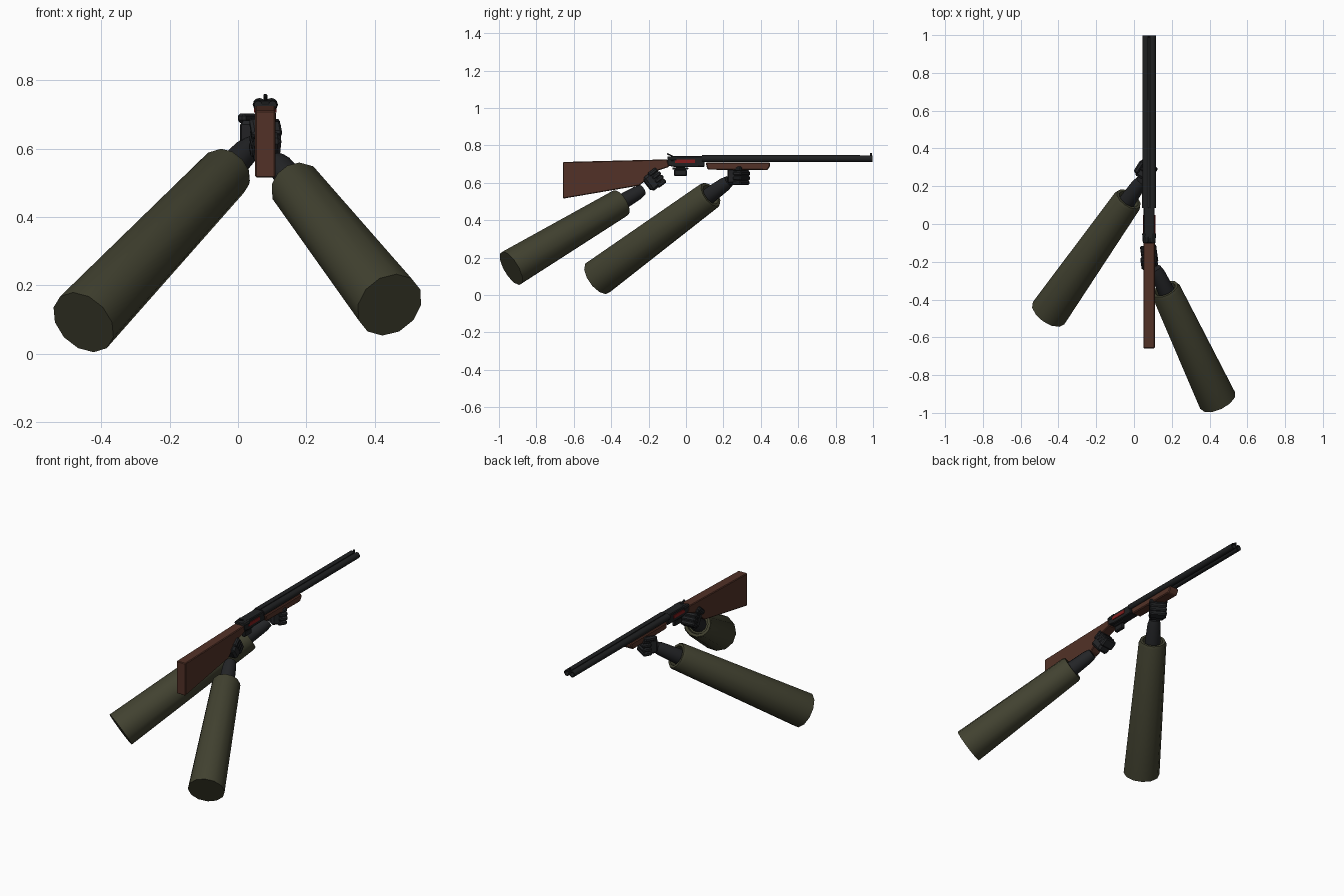
import bpy, bmesh, math
from mathutils import Vector, Matrix, Euler

if "Cube" in bpy.data.objects:
    bpy.data.objects.remove(bpy.data.objects["Cube"])


def material(name, rgb):
    m = bpy.data.materials.new(name)
    m.diffuse_color = (*rgb, 1)
    m.use_nodes = True
    m.node_tree.nodes["Principled BSDF"].inputs["Base Color"].default_value = m.diffuse_color
    return m


SLEEVE = material("olive_cloth", (0.054, 0.054, 0.030))
GLOVE = material("black_glove", (0.017, 0.018, 0.020))
WOOD = material("brown_wood", (0.085, 0.031, 0.020))
METAL = material("gun_metal", (0.014, 0.015, 0.016))
RED = material("red_inlay", (0.22, 0.012, 0.012))
GX = 0.08  # centre line of the gun


def finish(name, bm, mat, smooth=False, bevel=0.0):
    bmesh.ops.recalc_face_normals(bm, faces=bm.faces)
    if bevel:
        bmesh.ops.bevel(bm, geom=bm.edges[:], offset=bevel, segments=1, affect='EDGES')
    me = bpy.data.meshes.new(name)
    bm.to_mesh(me)
    bm.free()
    me.materials.append(mat)
    ob = bpy.data.objects.new(name, me)
    bpy.context.collection.objects.link(ob)
    if smooth:
        bpy.ops.object.select_all(action='DESELECT')
        ob.select_set(True)
        bpy.context.view_layer.objects.active = ob
        bpy.ops.object.shade_smooth_by_angle(angle=math.radians(40))
    return ob


def box(name, mat, size, loc, bevel=0.0, frame=Matrix()):
    bm = bmesh.new()
    bmesh.ops.create_cube(bm, size=1, matrix=frame @ Matrix.Translation(loc) @ Matrix.Diagonal((*size, 1)))
    return finish(name, bm, mat, bevel=bevel)


def lathe(name, mat, start, direction, profile, sides=12):
    """Rings of (distance, radius) along a direction, capped at both ends."""
    bm = bmesh.new()
    rot = Vector(direction).to_track_quat('Z', 'Y')
    rings = []
    for d, r in profile:
        rings.append([bm.verts.new(Vector(start) + rot @ Vector(
            (r * math.cos(2 * math.pi * i / sides), r * math.sin(2 * math.pi * i / sides), d)))
            for i in range(sides)])
    for a, b in zip(rings, rings[1:]):
        for i in range(sides):
            j = (i + 1) % sides
            bm.faces.new((a[i], a[j], b[j], b[i]))
    bm.faces.new(rings[0])
    bm.faces.new(rings[-1])
    return finish(name, bm, mat, smooth=True)


def side_profile(name, mat, points, width, bevel=0.0):
    """Extrude a (y, z) outline across the gun."""
    bm = bmesh.new()
    f = bm.faces.new([bm.verts.new((GX - width / 2, y, z)) for y, z in points])
    new = bmesh.ops.extrude_face_region(bm, geom=[f])['geom']
    bmesh.ops.translate(bm, vec=(width, 0, 0), verts=[v for v in new if isinstance(v, bmesh.types.BMVert)])
    return finish(name, bm, mat, bevel=bevel)


# Gun: wooden stock and fore-end
side_profile("stock", WOOD, [(-0.658, 0.515), (-0.658, 0.711), (-0.10, 0.725), (-0.09, 0.685),
                             (-0.15, 0.665), (-0.25, 0.585)], 0.06, 0.004)
side_profile("fore_end", WOOD, [(0.115, 0.67), (0.105, 0.708), (0.45, 0.708), (0.45, 0.69), (0.435, 0.667)],
             0.062, 0.005)

# Receiver, inlays, lever and trigger guard
side_profile("receiver", METAL, [(-0.10, 0.692), (-0.10, 0.735), (-0.07, 0.742), (0.10, 0.742),
                                 (0.10, 0.685), (-0.05, 0.682)], 0.058, 0.004)
for s, label in ((-1, "left"), (1, "right")):
    box(label + "_red_inlay", RED, (0.006, 0.105, 0.02), (GX + s * 0.03, -0.005, 0.715))
    # Barrels with a hollow muzzle
    lathe(label + "_barrel", METAL, (GX + s * 0.0175, 0.085, 0.729), (0, 1, 0),
          [(0, 0.019), (0.912, 0.018), (0.912, 0.013), (0.85, 0.013)])
    # Hammers at the back of the receiver
    lathe(label + "_hammer", METAL, (GX + s * 0.021, -0.10, 0.728), (0, 1, 0),
          [(0, 0.012), (0.05, 0.016)], 8)
box("barrel_rib", METAL, (0.010, 0.905, 0.012), (GX, 0.54, 0.741))
box("front_sight", METAL, (0.008, 0.010, 0.018), (GX, 0.99, 0.750))
box("top_lever", METAL, (0.012, 0.035, 0.008), (0, 0, 0), 0.002,
    Matrix.Translation((GX, -0.085, 0.748)) @ Matrix.Rotation(math.radians(-25), 4, 'X'))
box("trigger_guard", METAL, (0.022, 0.07, 0.035), (GX, -0.03, 0.653), 0.005)
box("trigger_plate", METAL, (0.03, 0.085, 0.012), (GX, -0.03, 0.676), 0.003)


# Arms: tapering sleeve with open cuff, gloved wrist
def arm(label, elbow, cuff, wrist_len):
    e, c = Vector(elbow), Vector(cuff)
    d = (c - e).normalized()
    n = (c - e).length
    lathe(label + "_sleeve", SLEEVE, e, d, [(0, 0.102), (n - 0.015, 0.079), (n, 0.073),
                                           (n, 0.058), (n - 0.03, 0.054)])
    lathe(label + "_wrist", GLOVE, c - d * 0.05, d,
          [(0, 0.046), (0.05 + wrist_len * 0.75, 0.038), (0.05 + wrist_len, 0.03)])


arm("left", (-0.452, -0.472, 0.092), (-0.028, 0.132, 0.537), 0.14)
arm("right", (0.443, -0.935, 0.143), (0.165, -0.345, 0.495), 0.14)


# Fists: palm, four stacked fingers and a thumb in a local frame
def fist(label, loc, angles, w, thumb_side):
    fr = Matrix.LocRotScale(Vector(loc), Euler([math.radians(a) for a in angles]), None)
    box(label + "_palm", GLOVE, (w * 0.9, 0.075, 0.09), (0, -0.01, 0), 0.012, fr)
    for i in range(4):
        box(f"{label}_finger_{i + 1}", GLOVE, (w, 0.055, 0.025),
            (0, 0.022 - abs(i - 1.5) * 0.004, -0.0375 + i * 0.025), 0.007, fr)
    box(label + "_thumb", GLOVE, (0.028, 0.075, 0.028), (thumb_side * w * 0.42, 0.0, 0.052), 0.008, fr)


fist("left", (0.062, 0.28, 0.637), (0, 0, -32), 0.098, -1)
fist("right", (0.082, -0.172, 0.617), (38, 0, 8), 0.086, -1)
